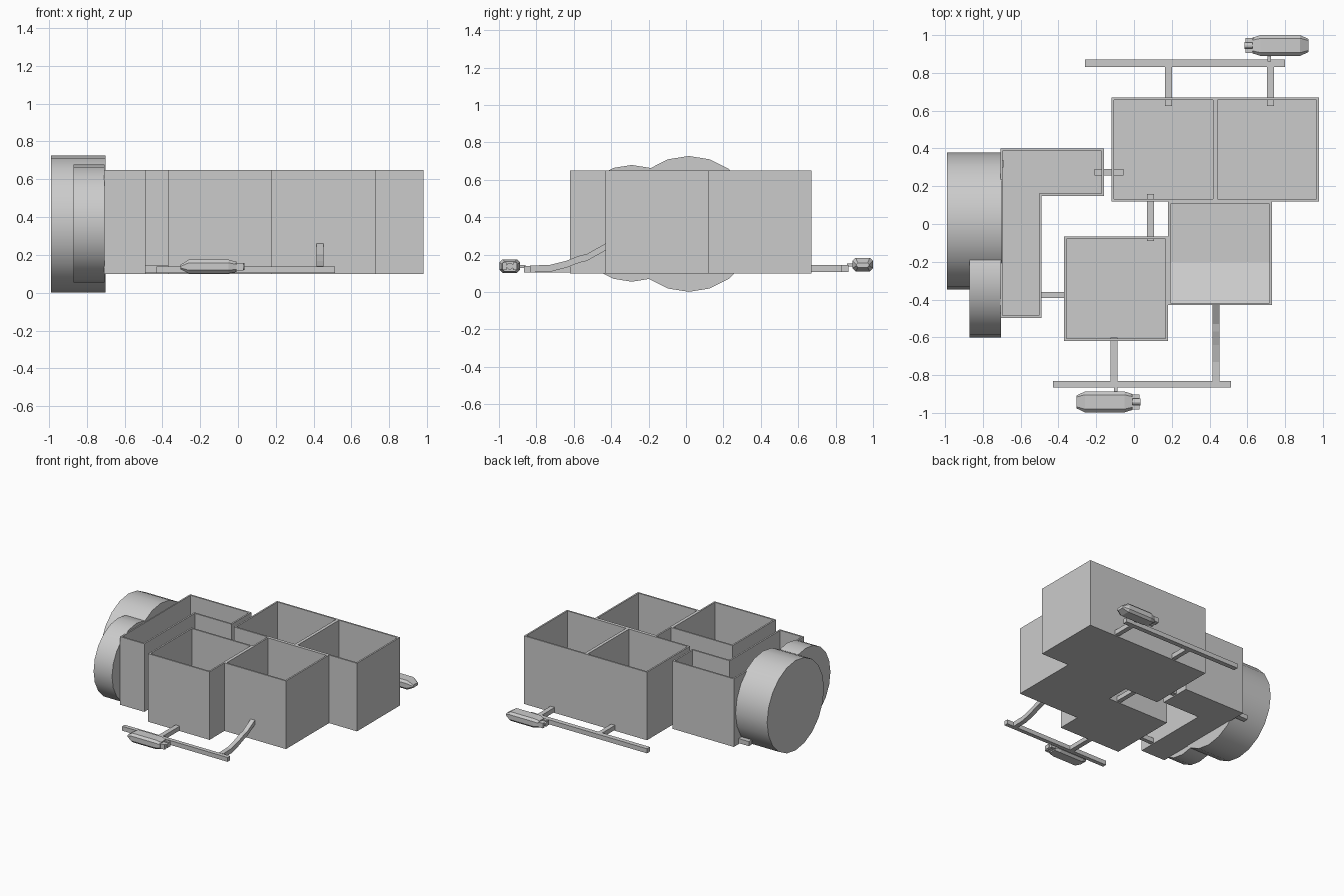
import bpy, bmesh, math
from mathutils import Vector, Matrix

if "Cube" in bpy.data.objects:
    bpy.data.objects.remove(bpy.data.objects["Cube"])


def finish(name, bm):
    bmesh.ops.recalc_face_normals(bm, faces=bm.faces)
    me = bpy.data.meshes.new(name)
    bm.to_mesh(me)
    bm.free()
    ob = bpy.data.objects.new(name, me)
    bpy.context.collection.objects.link(ob)
    return ob


def loft(bm, rings, cap=True):
    """Skin a list of equal-length point rings."""
    vs = [[bm.verts.new(p) for p in r] for r in rings]
    n = len(vs[0])
    for a, b in zip(vs, vs[1:]):
        for i in range(n):
            j = (i + 1) % n
            bm.faces.new((a[i], a[j], b[j], b[i]))
    if cap:
        bm.faces.new(vs[0])
        bm.faces.new(vs[-1])


def inset(pts, t):
    """Inset an axis-aligned counter-clockwise outline."""
    out = []
    for i, p in enumerate(pts):
        p = Vector(p)
        d1 = (p - Vector(pts[i - 1])).normalized()
        d2 = (Vector(pts[(i + 1) % len(pts)]) - p).normalized()
        out.append(p + t * (Vector((-d1.y, d1.x)) + Vector((-d2.y, d2.x))))
    return out


def tank(name, pts, t=0.013, z0=0.1, z1=0.65):
    inner = inset(pts, t)
    bm = bmesh.new()
    loft(bm, [[(x, y, z) for x, y in r] for r, z in
              ((pts, z0), (pts, z1), (inner, z1), (inner, z0 + t))])
    return finish(name, bm)


def rect(x0, x1, y0, y1):
    return [(x0, y0), (x1, y0), (x1, y1), (x0, y1)]


def box(name, x0, x1, y0, y1, z0=0.108, z1=0.145):
    bm = bmesh.new()
    loft(bm, [[(x, y, z) for x, y in rect(x0, x1, y0, y1)] for z in (z0, z1)])
    return finish(name, bm)


# Open-topped tanks
tank("back_left_tank", rect(-0.12, 0.43, 0.12, 0.67))
tank("back_right_tank", rect(0.43, 0.98, 0.12, 0.67))
tank("front_right_tank", rect(0.18, 0.73, -0.43, 0.12))
tank("front_left_tank", rect(-0.37, 0.18, -0.62, -0.067))
tank("corner_tank", [(-0.708, -0.497), (-0.49, -0.497), (-0.49, 0.148),
                     (-0.16, 0.148), (-0.16, 0.40), (-0.708, 0.40)])

# Sloped floor in the front right tank
bm = bmesh.new()
loft(bm, [[(x, -0.2, 0.112), (x, -0.417, 0.112), (x, -0.417, 0.2)]
          for x in (0.193, 0.717)])
finish("sloped_floor", bm)

# Twenty-sided drums on the left, axis along x
for name, x0, x1, y, z, r in (("large_drum", -0.99, -0.70, 0.015, 0.364, 0.363),
                              ("small_drum", -0.87, -0.705, -0.29, 0.367, 0.312)):
    bm = bmesh.new()
    loft(bm, [[(x, y + r * math.sin(k * math.pi / 10), z + r * math.cos(k * math.pi / 10))
               for k in range(20)] for x in (x0, x1)])
    ob = finish(name, bm)
    bpy.context.view_layer.objects.active = ob
    ob.select_set(True)
    bpy.ops.object.shade_smooth_by_angle(angle=math.radians(30))
    ob.select_set(False)

# Square pipes: rails, branches and links between tanks
box("back_rail", -0.26, 0.80, 0.832, 0.87)
box("back_branch_left", 0.165, 0.20, 0.625, 0.835)
box("back_branch_right", 0.705, 0.742, 0.625, 0.835)
box("front_rail", -0.43, 0.513, -0.865, -0.832, 0.105, 0.14)
box("front_branch_left", -0.125, -0.087, -0.835, -0.60, 0.105, 0.14)
box("link_corner_back", -0.21, -0.055, 0.256, 0.292)
box("link_front_back", 0.07, 0.107, -0.09, 0.16)
box("link_corner_front", -0.50, -0.357, -0.392, -0.36)
box("corner_outlet", -0.80, -0.69, 0.30, 0.34)

# Rising branch pipe
path = [(-0.835, 0.105), (-0.73, 0.107), (-0.64, 0.13), (-0.57, 0.157),
        (-0.53, 0.166), (-0.425, 0.225)]
bm = bmesh.new()
loft(bm, [[(0.415, y, z), (0.452, y, z), (0.452, y, z + 0.037), (0.415, y, z + 0.037)]
          for y, z in path])
finish("front_branch_rising", bm)


# Pumps: chamfered body tapering at both ends, with a short nozzle
def section(x, hy, z0, z1, c):
    return [(x, -hy + c, z0), (x, hy - c, z0), (x, hy, z0 + c), (x, hy, z1 - c),
            (x, hy - c, z1), (x, -hy + c, z1), (x, -hy, z1 - c), (x, -hy, z0 + c)]


def pump(name, loc, turn):
    bm = bmesh.new()
    loft(bm, [section(*s) for s in ((-0.17, 0.034, 0.022, 0.045, 0.008),
                                    (-0.125, 0.055, 0.0, 0.073, 0.017),
                                    (0.085, 0.055, 0.0, 0.073, 0.017),
                                    (0.127, 0.042, 0.008, 0.062, 0.014))])
    # Nozzle and two small end fittings
    loft(bm, [[(x, 0.018 * math.cos(k * math.pi / 6), 0.036 + 0.018 * math.sin(k * math.pi / 6))
               for k in range(12)] for x in (0.12, 0.17)])
    for y in (-0.028, 0.028):
        loft(bm, [[(x, y + a * 0.011, 0.036 + b * 0.02)
                   for a, b in ((-1, -1), (1, -1), (1, 1), (-1, 1))] for x in (0.12, 0.165)])
    # Stub joining the rail
    loft(bm, [[(0.038 + a * 0.009, y, 0.034 + b * 0.009)
               for a, b in ((-1, -1), (1, -1), (1, 1), (-1, 1))] for y in (0.05, 0.085)])
    ob = finish(name, bm)
    ob.matrix_world = Matrix.Translation(loc) @ Matrix.Rotation(turn, 4, 'Z')


pump("front_pump", (-0.135, -0.942, 0.102), 0)
pump("back_pump", (0.755, 0.945, 0.11), math.pi)
